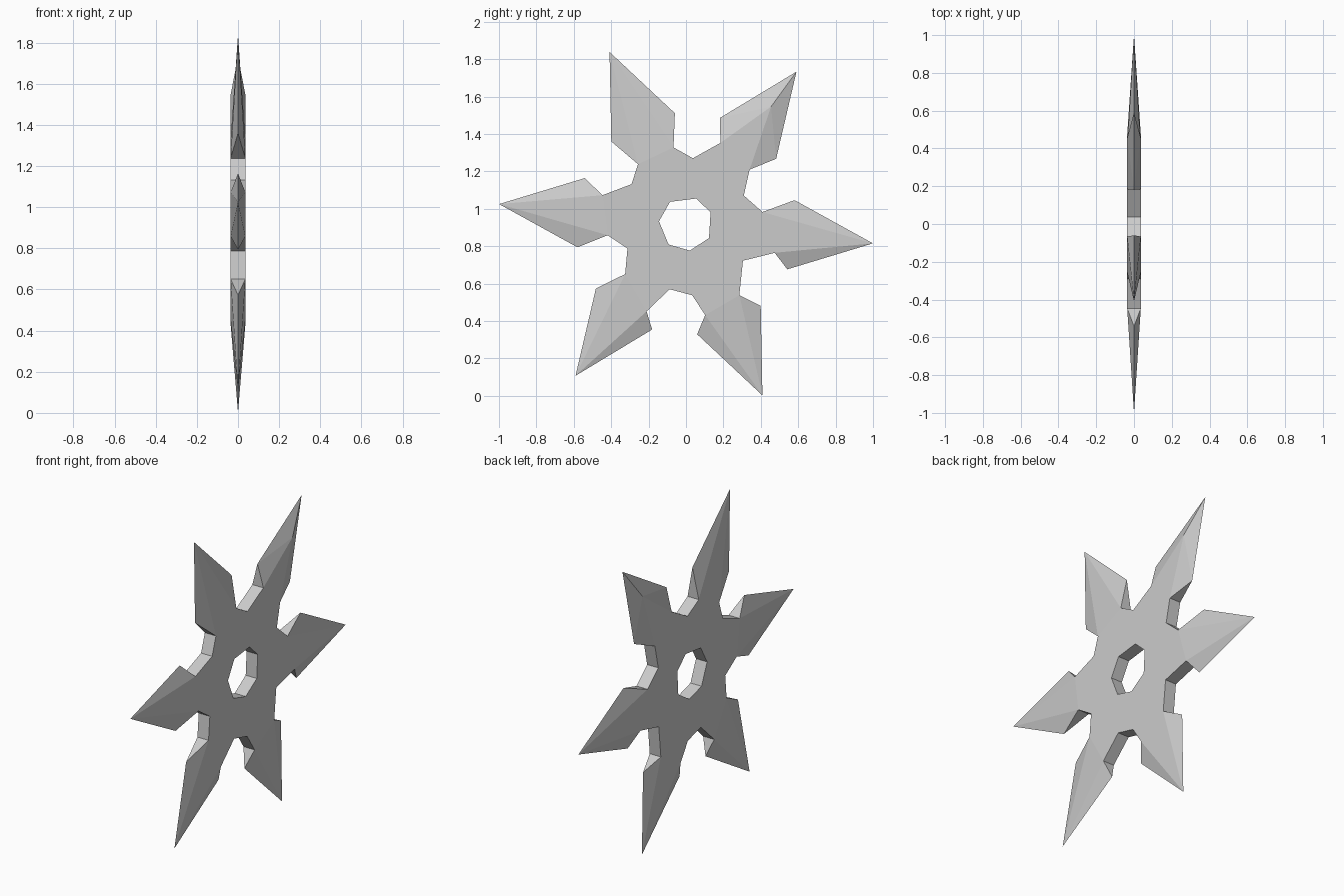
import bpy, bmesh
from math import cos, sin, radians

if "Cube" in bpy.data.objects:
    bpy.data.objects.remove(bpy.data.objects["Cube"])

H, CZ = 0.036, 0.92            # half thickness, hub height
TIP, SH_R, SH_T, NECK_T = 1.005, 0.564, 0.186, 0.105

# neck radius on each side of the six blades, and the notch points that follow each blade
necks = [(.488, .40), (.434, .458), (.40, .395), (.46, .41), (.409, .503), (.488, .465)]
notches = [[(26, .344)], [(84, .352)], [(144, .36)], [(203, .34)],
           [(256, .361), (275, .384)], [(327, .363)]]
ridges = {1: 0.774}            # blade with a raised centre point
hole_angles = [126, 175, 230, 278, 328, 25, 68]

bm = bmesh.new()


def vert(angle, r, t=0, x=0):
    a = radians(angle)
    return bm.verts.new((x, r * cos(a) - t * sin(a), CZ + r * sin(a) + t * cos(a)))


def pair(angle, r, t=0):
    return [vert(angle, r, t, s * H) for s in (1, -1)]


def wall(p, q):
    bm.faces.new((p[0], q[0], q[1], p[1]))


# blades: bevelled points with shoulders on the middle plane
rim, walls = [], []
for k, (n1, n2) in enumerate(necks):
    ang = -6 + 60 * k
    a, b = pair(ang, n1, -NECK_T), pair(ang, n2, NECK_T)
    sa, sb, tip = vert(ang, SH_R, -SH_T), vert(ang, SH_R, SH_T), vert(ang, TIP)
    ridge = pair(ang, ridges[k]) if k in ridges else None
    for i in (0, 1):
        if ridge:
            for f in ((a[i], sa, ridge[i]), (sa, tip, ridge[i]),
                      (tip, sb, ridge[i]), (sb, b[i], ridge[i])):
                bm.faces.new(f)
        else:
            for f in ((a[i], sa, tip), (a[i], tip, b[i]), (b[i], tip, sb)):
                bm.faces.new(f)
    bm.faces.new((a[0], a[1], sa))
    bm.faces.new((b[0], b[1], sb))
    notch = [pair(*p) for p in notches[k]]
    rim += [a] + ([ridge] if ridge else []) + [b] + notch
    walls.append((a, b, notch))

# notch walls between neighbouring blades
for k, (a, b, notch) in enumerate(walls):
    chain = [b] + notch + [walls[(k + 1) % 6][0]]
    for p, q in zip(chain, chain[1:]):
        wall(p, q)

# centre hole
hole = [pair(h, 0.145) for h in hole_angles]
for p, q in zip(hole, hole[1:] + hole[:1]):
    wall(p, q)

# flat hub faces with the hole left open
for i in (0, 1):
    edges = []
    for loop in (rim, hole):
        for p, q in zip(loop, loop[1:] + loop[:1]):
            edges.append(bm.edges.get((p[i], q[i])) or bm.edges.new((p[i], q[i])))
    bmesh.ops.triangle_fill(bm, edges=edges, use_beauty=True, normal=(1 - 2 * i, 0, 0))

bmesh.ops.recalc_face_normals(bm, faces=bm.faces)
me = bpy.data.meshes.new("throwing_star")
bm.to_mesh(me)
bm.free()
bpy.context.collection.objects.link(bpy.data.objects.new("throwing_star", me))
